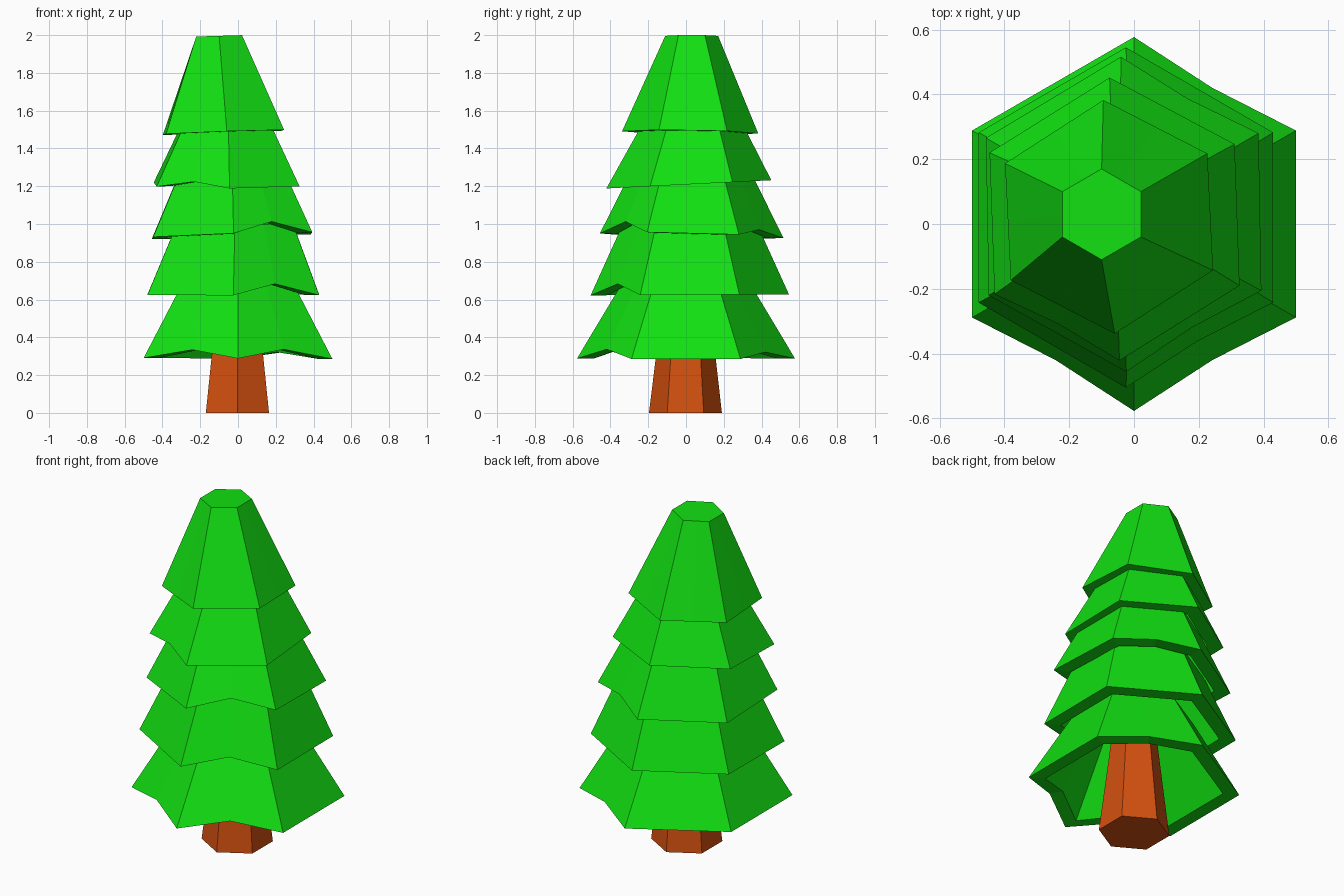
import bpy, bmesh
from math import sin, cos, radians

cube = bpy.data.objects.get("Cube")
if cube:
    bpy.data.objects.remove(cube)


def material(name, colour):
    mat = bpy.data.materials.new(name)
    mat.use_nodes = True
    mat.diffuse_color = colour
    node = mat.node_tree.nodes["Principled BSDF"]
    node.inputs["Base Color"].default_value = colour
    node.inputs["Roughness"].default_value = 0.9
    return mat


LEAF = material("leaf green", (0.006, 0.75, 0.006, 1))
BARK = material("bark brown", (0.65, 0.08, 0.005, 1))
WALL = 0.09


def ring(bm, centre, r, turn=0, tilt=(0, 0), dents=None):
    """Hexagon with edge midpoints; a dented midpoint is lifted and pulled in."""
    cx, cy, cz = centre
    verts = []
    for angle in range(0, 360, 30):
        lift = (dents or {}).get(angle, 0)
        rad = r if angle % 60 else r * cos(radians(30)) * (0.97 if lift else 1)
        a = radians(angle + turn)
        x, y = rad * cos(a), rad * sin(a)
        verts.append(bm.verts.new((cx + x, cy + y, cz + tilt[0] * x + tilt[1] * y + lift)))
    return verts


def bridge(bm, a, b):
    for i in range(len(a)):
        j = (i + 1) % len(a)
        bm.faces.new((a[i], a[j], b[j], b[i]))


def finish(bm, name, mat):
    bmesh.ops.recalc_face_normals(bm, faces=bm.faces)
    mesh = bpy.data.meshes.new(name)
    bm.to_mesh(mesh)
    bm.free()
    mesh.materials.append(mat)
    bpy.context.collection.objects.link(bpy.data.objects.new(name, mesh))


def tier(name, low, low_r, high, high_r, turn, tilt, dents, capped=False):
    """Thick hollow skirt of branches, open below."""
    bm = bmesh.new()
    top_tilt = (0.03, 0) if capped else tilt
    outer = ring(bm, low, low_r, turn, tilt, dents)
    outer_top = ring(bm, high, high_r, turn if not capped else 0, top_tilt)
    inner = ring(bm, low, low_r - WALL, turn, tilt, dents)
    drop = 0.08 if capped else 0
    inner_top = ring(bm, (high[0], high[1], high[2] - drop), high_r - WALL, turn, top_tilt)
    bridge(bm, outer, outer_top)
    bridge(bm, inner, inner_top)
    bridge(bm, outer, inner)
    if capped:
        bm.faces.new(outer_top)
        bm.faces.new(inner_top)
    else:
        bridge(bm, outer_top, inner_top)
    finish(bm, name, LEAF)


# Branch tiers; dents are keyed by the direction of the hexagon side
BACK_RIGHT, FRONT_LEFT, FRONT_RIGHT = 60, 240, 300
tier("bottom_branches", (0, 0, 0.288), 0.577, (0, 0, 0.7), 0.33, 0, (-0.005, 0),
     {FRONT_RIGHT: 0.05, FRONT_LEFT: 0.045, BACK_RIGHT: 0.035})
tier("lower_branches", (-0.025, 0.02, 0.625), 0.525, (-0.016, 0.02, 1.0), 0.355, 0, (0, 0.005),
     {FRONT_RIGHT: 0.06})
tier("middle_branches", (-0.032, 0.03, 0.938), 0.486, (-0.036, 0.03, 1.27), 0.32, 1, (0.03, -0.025),
     {FRONT_RIGHT: 0.06, BACK_RIGHT: 0.035})
tier("upper_branches", (-0.06, 0.015, 1.21), 0.437, (-0.06, 0.028, 1.55), 0.255, 2, (0, 0.05),
     {FRONT_LEFT: 0.03})
tier("top_branches", (-0.077, 0.022, 1.485), 0.361, (-0.1, 0.03, 1.996), 0.14, 2.8, (0.035, -0.015),
     {}, capped=True)

# Tapered six-sided trunk
bm = bmesh.new()
base = ring(bm, (-0.003, -0.003, 0), 0.193)
crown = ring(bm, (-0.003, 0, 0.6), 0.122)
bridge(bm, base, crown)
bm.faces.new(base)
bm.faces.new(crown)
finish(bm, "trunk", BARK)
